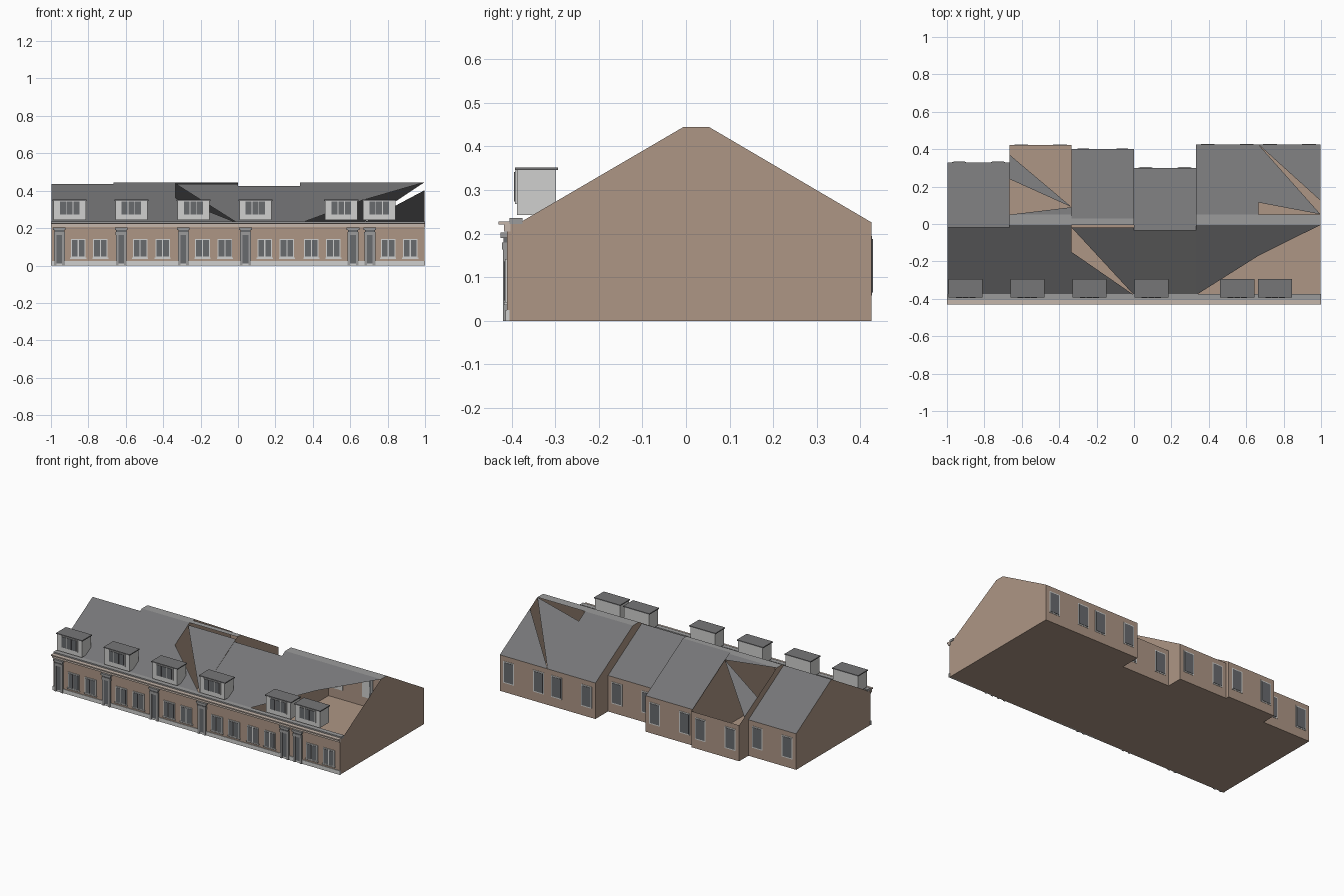
import bpy, bmesh

if "Cube" in bpy.data.objects:
    bpy.data.objects.remove(bpy.data.objects["Cube"])

def mat(name, r, g, b):
    m = bpy.data.materials.new(name)
    m.diffuse_color = (r, g, b, 1)
    m.use_nodes = True
    m.node_tree.nodes["Principled BSDF"].inputs["Base Color"].default_value = m.diffuse_color
    return m

TAN = mat("tan wall", 0.42, 0.305, 0.235)
ROOF = mat("roof grey", 0.18, 0.18, 0.185)
STONE = mat("mid grey trim", 0.33, 0.33, 0.33)
LIGHT = mat("light grey trim", 0.63, 0.63, 0.62)
PALE = mat("pale tan trim", 0.56, 0.47, 0.41)
GLASS = mat("window grey", 0.14, 0.145, 0.155)

def mesh_object(name, bm, material):
    me = bpy.data.meshes.new(name)
    bm.to_mesh(me)
    bm.free()
    me.materials.append(material)
    ob = bpy.data.objects.new(name, me)
    bpy.context.collection.objects.link(ob)
    return ob

def poly_object(name, polys, material):
    bm = bmesh.new()
    for p in polys:
        bm.faces.new([bm.verts.new(v) for v in p])
    return mesh_object(name, bm, material)

def box_object(name, boxes, material):
    """Each box is (x0, x1, y0, y1, z0, z1)."""
    bm = bmesh.new()
    for x0, x1, y0, y1, z0, z1 in boxes:
        vs = bmesh.ops.create_cube(bm, size=1)["verts"]
        for v in vs:
            v.co = (x0 if v.co.x < 0 else x1, y0 if v.co.y < 0 else y1,
                    z0 if v.co.z < 0 else z1)
    return mesh_object(name, bm, material)

FRONT, EAVE_Y, EAVE_Z = -0.41, -0.38, 0.226
XS = [-0.997, -0.665, -0.333, 0.0, 0.332, 0.665, 0.997]
# per house: ridge front y, ridge back y, ridge z, back wall y
HOUSES = [(-0.02, -0.02, 0.435, 0.33), (-0.005, 0.05, 0.445, 0.422),
          (-0.005, 0.03, 0.445, 0.40), (-0.035, -0.035, 0.425, 0.30),
          (-0.005, 0.052, 0.445, 0.425), (-0.005, 0.052, 0.445, 0.425)]

# roof outlines in plan, only for the slopes that are not whole
FRONT_PARTS = {
    2: [[(-.333, -.38), (0, -.38), (-.333, -.15)],
        [(-.333, -.02), (0, -.38), (0, -.02)]],
    4: [[(.332, -.38), (.665, -.17), (.665, -.005), (.332, -.005)]],
    5: [[(.665, -.17), (.997, -.005), (.665, -.005)]]}
BACK_PARTS = {
    1: [[(-.665, .37), (-.665, .24), (-.333, .09)],
        [(-.665, .05), (-.333, .09), (-.333, .05)]],
    5: [[(.665, .115), (.665, .425), (.997, .052)],
        [(.665, .425), (.997, .425), (.997, .125)]]}

walls, slopes, caps = [], [], []
for i, (rf, rb, rz, by) in enumerate(HOUSES):
    x0, x1 = XS[i], XS[i + 1]

    def height(y):
        if y < rf:
            return EAVE_Z + (rz - EAVE_Z) * (y - EAVE_Y) / (rf - EAVE_Y)
        if y <= rb:
            return rz
        return rz - (rz - EAVE_Z) * (y - rb) / (by - rb)

    # floor, front and back walls
    walls.append([(x0, FRONT, 0), (x0, by, 0), (x1, by, 0), (x1, FRONT, 0)])
    walls.append([(x0, FRONT, 0), (x1, FRONT, 0), (x1, FRONT, EAVE_Z), (x0, FRONT, EAVE_Z)])
    walls.append([(x1, by, 0), (x0, by, 0), (x0, by, EAVE_Z), (x1, by, EAVE_Z)])
    # gables, facing outward on either side
    outline = [(FRONT, 0), (by, 0), (by, EAVE_Z), (rb, rz)]
    if rb > rf:
        outline.append((rf, rz))
    outline += [(EAVE_Y, EAVE_Z), (FRONT, EAVE_Z)]
    if i != 5:
        walls.append([(x0, y, z) for y, z in reversed(outline)])
    if i != 4:
        walls.append([(x1, y, z) for y, z in outline])
    # roof slopes
    front = FRONT_PARTS.get(i, [[(x0, EAVE_Y), (x1, EAVE_Y), (x1, rf), (x0, rf)]])
    back = BACK_PARTS.get(i, [[(x0, rb), (x1, rb), (x1, by), (x0, by)]])
    for part in front + back:
        area = sum(a[0] * b[1] - b[0] * a[1] for a, b in zip(part, part[1:] + part[:1]))
        if area < 0:
            part = part[::-1]
        slopes.append([(x, y, height(y)) for x, y in part])
    # flat ridge
    if rb > rf:
        caps.append([(x0, rf, rz), (x1, rf, rz), (x1, rb, rz), (x0, rb, rz)])

poly_object("house_walls", walls, TAN)
poly_object("roof_slopes", slopes, ROOF)
poly_object("flat_ridges", caps, STONE)

# cornice, gutter and plinth along the front
box_object("gutter", [(-1, 1, -0.405, -0.375, 0.222, 0.236)], STONE)
box_object("cornice", [(-1, 1, -0.43, -0.403, 0.221, 0.228),
                       (-1, 1, -0.418, -0.403, 0.205, 0.221)], PALE)
box_object("plinth", [(-1, 1, -0.414, -0.405, 0, 0.025)], LIGHT)

# front windows: light frame with two panes
frames, panes = [], []
for c in (-.854, -.736, -.523, -.403, -.19, -.07, .143, .261, .392, .51, .803, .921):
    frames.append((c - .039, c + .039, -.415, -.405, .042, .142))
    frames.append((c - .043, c + .043, -.418, -.405, .036, .043))
    for s in (-1, 1):
        m = c + s * .0185
        panes.append((m - .0155, m + .0155, -.417, -.41, .047, .136))
box_object("front_window_frames", frames, LIGHT)
box_object("front_window_panes", panes, GLASS)

# doors with side pilasters and a stepped head
surround, leaves = [], []
for c in (-.955, -.624, -.292, .04, .615, .705):
    for s in (-1, 1):
        m = c + s * .022
        surround.append((m - .007, m + .007, -.42, -.405, 0, .165))
    surround.append((c - .03, c + .03, -.422, -.405, .163, .18))
    surround.append((c - .034, c + .034, -.425, -.405, .19, .202))
    leaves.append((c - .016, c + .016, -.416, -.405, .012, .165))
    leaves.append((c - .027, c + .027, -.419, -.405, .18, .19))
box_object("door_surrounds", surround, STONE)
box_object("doors", leaves, GLASS)

# dormers with flat roofs and three panes each
bodies, lids, glass = [], [], []
for c in (-.9, -.57, -.238, .093, .552, .755):
    bodies.append((c - .086, c + .086, -.388, -.298, .243, .348))
    bodies.append((c - .06, c + .06, -.392, -.385, .268, .345))
    lids.append((c - .091, c + .091, -.392, -.294, .346, .352))
    for k in (-1, 0, 1):
        m = c + k * .036
        glass.append((m - .016, m + .016, -.395, -.388, .274, .341))
box_object("dormer_bodies", bodies, LIGHT)
box_object("dormer_roofs", lids, ROOF)
box_object("dormer_panes", glass, GLASS)

# back windows, two to a house
frames, panes = [], []
for i, h in enumerate(HOUSES):
    by, mid = h[3], (XS[i] + XS[i + 1]) / 2
    for s in (-1, 1):
        c = mid + s * .104
        frames.append((c - .037, c + .037, by - .003, by + .002, .058, .195))
        panes.append((c - .031, c + .031, by - .003, by + .004, .065, .188))
box_object("back_window_frames", frames, LIGHT)
box_object("back_window_panes", panes, GLASS)
